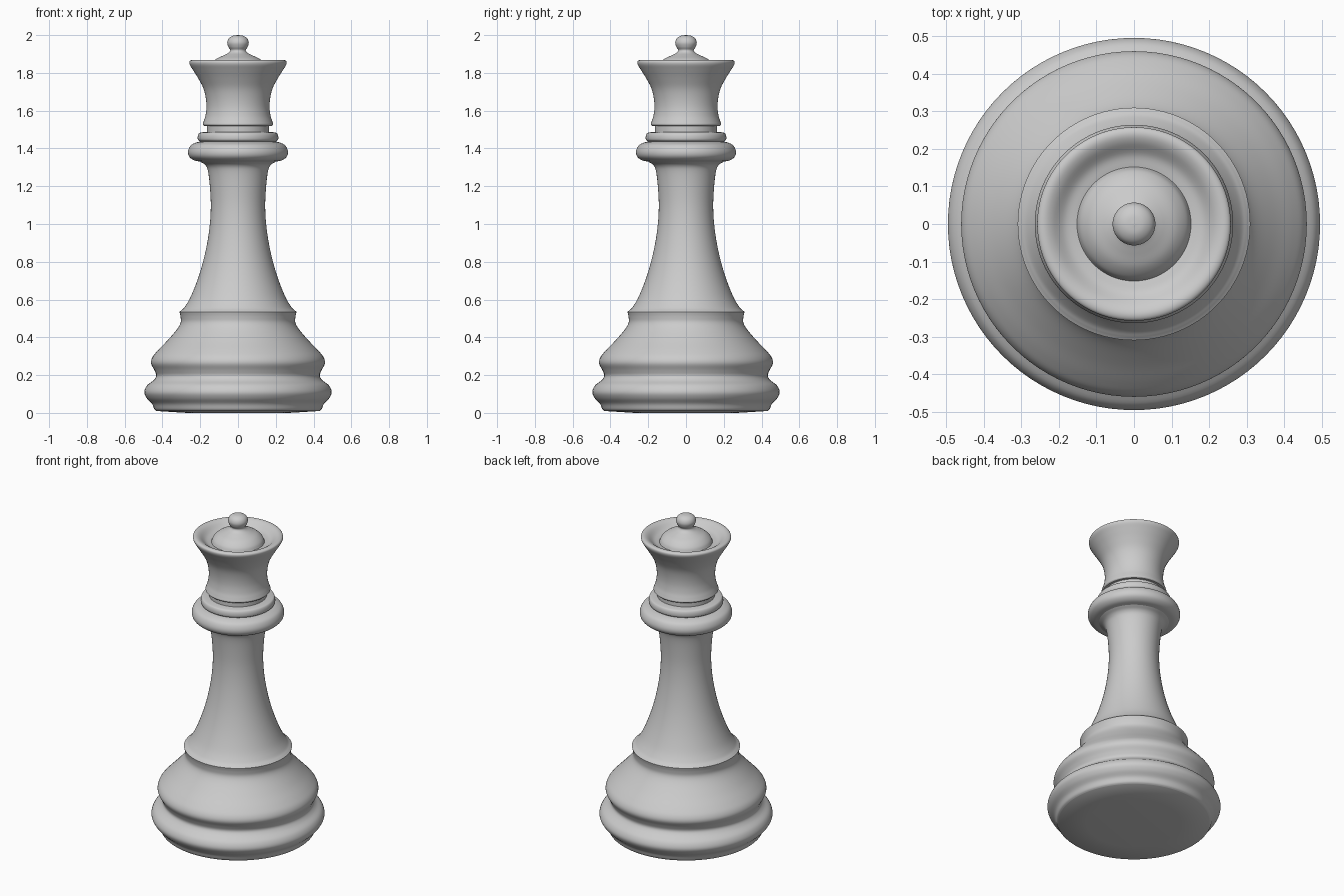
import bpy, bmesh, math
from mathutils import Vector

SIDES = 96


def smooth_path(points, steps=5):
    # Catmull-Rom curve through the profile points
    p = [Vector(q) for q in points]
    p = [p[0] * 2 - p[1]] + p + [p[-1] * 2 - p[-2]]
    out = []
    for i in range(1, len(p) - 2):
        a, b, c, d = p[i - 1:i + 3]
        for k in range(steps):
            t = k / steps
            out.append(0.5 * (2 * b + (c - a) * t + (2 * a - 5 * b + 4 * c - d) * t * t
                              + (3 * b - a - 3 * c + d) * t ** 3))
    return out + [p[-2]]


def lathe(name, *runs):
    # Each run is a smooth stretch of (radius, z); runs join at crisp corners
    path = []
    for run in runs:
        path += smooth_path(run) if len(run) > 2 else [Vector(q) for q in run]
    bm = bmesh.new()
    vs = [bm.verts.new((max(v.x, 0), 0, v.y)) for v in path]
    es = [bm.edges.new(pair) for pair in zip(vs, vs[1:])]
    bmesh.ops.spin(bm, geom=vs + es, axis=(0, 0, 1), cent=(0, 0, 0),
                   angle=math.tau, steps=SIDES, use_merge=True)
    bmesh.ops.remove_doubles(bm, verts=bm.verts, dist=1e-5)
    bmesh.ops.recalc_face_normals(bm, faces=bm.faces)
    # Open rings can be ambiguous, so make the outermost face point outwards
    f = max(bm.faces, key=lambda f: f.calc_center_median().xy.length)
    if f.normal.xy.dot(f.calc_center_median().xy) < 0:
        bmesh.ops.reverse_faces(bm, faces=bm.faces)
    me = bpy.data.meshes.new(name)
    bm.to_mesh(me)
    bm.free()
    ob = bpy.data.objects.new(name, me)
    bpy.context.collection.objects.link(ob)
    bpy.context.view_layer.objects.active = ob
    ob.select_set(True)
    bpy.ops.object.shade_smooth_by_angle(angle=math.radians(35))
    ob.select_set(False)


# Foot with two rounded mouldings and the sloping shoulder
lathe("base",
      [(0, 0), (0.27, 0)],
      [(0.27, 0), (0.432, 0.01)],
      [(0.432, 0.01), (0.443, 0.02), (0.455, 0.048), (0.483, 0.078), (0.496, 0.11),
       (0.482, 0.145), (0.448, 0.172), (0.433, 0.196), (0.442, 0.225), (0.46, 0.262),
       (0.453, 0.295), (0.425, 0.33), (0.375, 0.382), (0.325, 0.44), (0.304, 0.477),
       (0.304, 0.508), (0.31, 0.535)])

# Tapering waisted stem
lathe("stem",
      [(0.31, 0.535), (0.3, 0.543), (0.283, 0.56), (0.253, 0.61), (0.216, 0.7),
       (0.185, 0.8), (0.163, 0.9), (0.149, 1.0), (0.144, 1.1), (0.149, 1.2),
       (0.159, 1.28), (0.173, 1.312), (0.2, 1.33)])

# Wide collar, thin ring and recessed neck
lathe("collar",
      [(0.2, 1.33), (0.235, 1.338), (0.259, 1.358), (0.264, 1.385), (0.251, 1.415),
       (0.225, 1.43), (0.2, 1.436)],
      [(0.2, 1.436), (0.212, 1.446), (0.213, 1.465), (0.207, 1.48), (0.195, 1.485)],
      [(0.195, 1.485), (0.165, 1.488)],
      [(0.165, 1.488), (0.165, 1.52)])

# Flared head with hollow rim
lathe("head",
      [(0.165, 1.52), (0.18, 1.52)],
      [(0.18, 1.52), (0.186, 1.528), (0.181, 1.545), (0.172, 1.575), (0.167, 1.62),
       (0.171, 1.67), (0.184, 1.72), (0.21, 1.77), (0.238, 1.815), (0.256, 1.845),
       (0.256, 1.862), (0.24, 1.868), (0.218, 1.86), (0.185, 1.835), (0.152, 1.826)])

# Domed cap with ball finial
lathe("cap",
      [(0.152, 1.826), (0.141, 1.85), (0.115, 1.874), (0.08, 1.891), (0.052, 1.905),
       (0.041, 1.92), (0.051, 1.938), (0.057, 1.96), (0.049, 1.982), (0.028, 1.996),
       (0, 2.0)])
